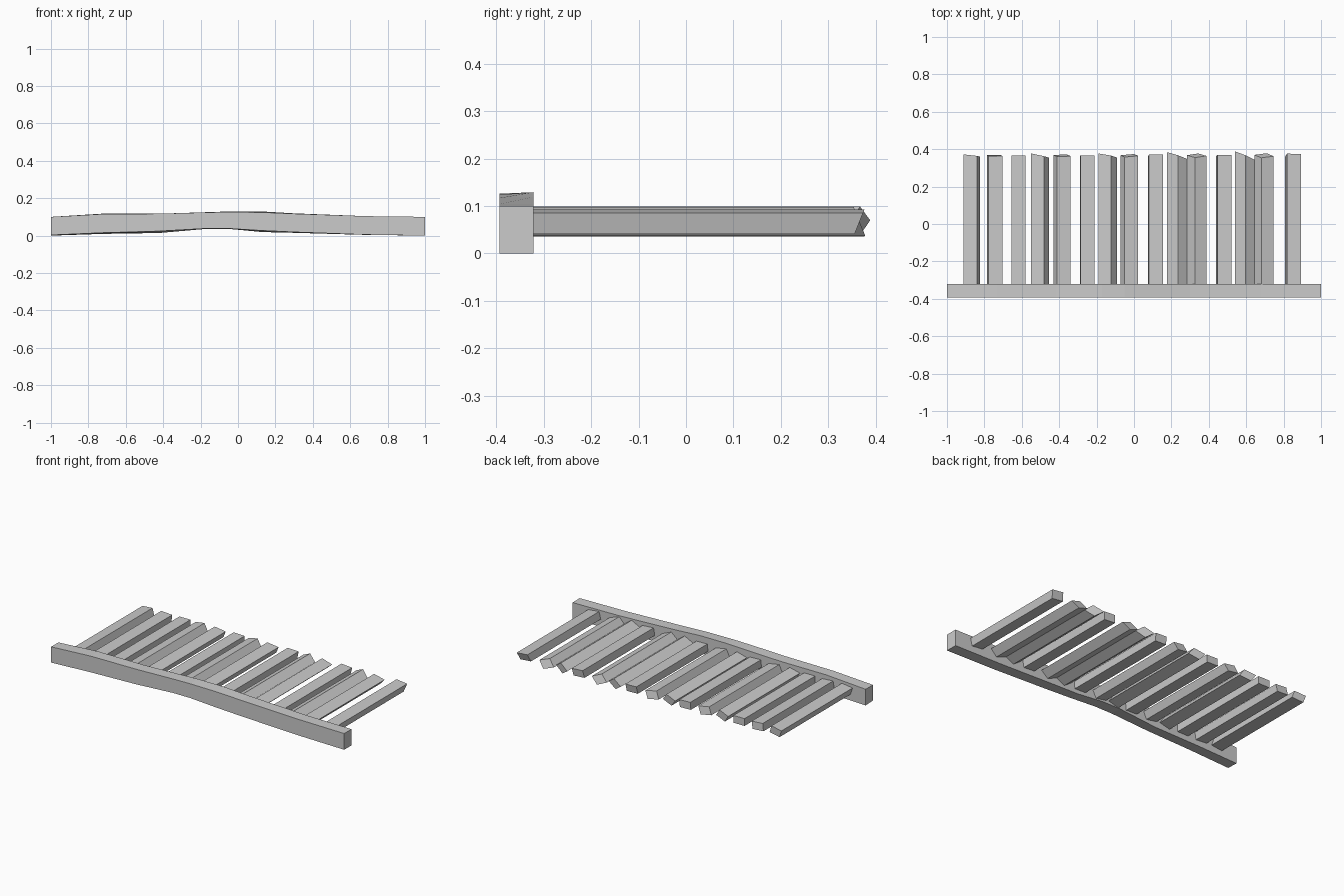
import bpy, math

if "Cube" in bpy.data.objects:
    bpy.data.objects.remove(bpy.data.objects["Cube"])


def make_mesh(name, rings):
    """Loft four-sided rings into a closed flat-shaded bar."""
    n = len(rings)
    verts = [v for ring in rings for v in ring]
    faces = [(0, 1, 2, 3), tuple(4 * n - 4 + k for k in (3, 2, 1, 0))]
    for i in range(n - 1):
        for k in range(4):
            a, b = 4 * i + k, 4 * i + (k + 1) % 4
            faces.append((a, a + 4, b + 4, b))
    me = bpy.data.meshes.new(name)
    me.from_pydata(verts, [], faces)
    me.update()
    ob = bpy.data.objects.new(name, me)
    bpy.context.collection.objects.link(ob)
    # Consistent outward normals
    import bmesh
    bm = bmesh.new()
    bm.from_mesh(me)
    bmesh.ops.recalc_face_normals(bm, faces=bm.faces)
    bm.to_mesh(me)
    bm.free()
    return ob


# Bowed beam: x, front bottom, back bottom, front top, back top
stations = [
    (-1.0, 0.003, 0.0, 0.10, 0.10), (-0.73, 0.015, 0.009, 0.115, 0.117),
    (-0.42, 0.024, 0.014, 0.117, 0.117), (-0.17, 0.038, 0.036, 0.124, 0.125),
    (-0.05, 0.038, 0.036, 0.126, 0.129), (0.13, 0.027, 0.019, 0.124, 0.129),
    (0.3, 0.019, 0.015, 0.117, 0.119), (0.68, 0.005, 0.004, 0.104, 0.104),
    (1.0, 0.0, 0.0, 0.10, 0.10),
]
YF, YB = -0.393, -0.322
make_mesh("beam", [[(x, YF, fb), (x, YB, bb), (x, YB, bt), (x, YF, ft)]
                   for x, fb, bb, ft, bt in stations])

# Slats: centre x, roll in degrees, end slant along x, end slant along z
slats = [
    (-0.867, 12, -0.12, 0.05), (-0.745, -6, 0, -0.08), (-0.618, 0, 0, 0),
    (-0.503, 22, -0.22, 0.05), (-0.385, -16, 0, -0.2), (-0.25, -3, 0, 0),
    (-0.14, 25, -0.2, 0.1), (-0.025, -17, 0.05, -0.25), (0.115, -3, 0, 0.2),
    (0.23, 40, -0.33, 0.1), (0.335, -35, 0, -0.35), (0.48, -6, 0, 0.15),
    (0.592, 40, -0.42, 0.1), (0.695, -30, 0, -0.4), (0.85, -9, 0, 0.4),
]
HALF, SQUASH, ZC, YEND = 0.0375, 0.6, 0.067, 0.366
for i, (cx, deg, sx, sz) in enumerate(slats):
    c, s = math.cos(math.radians(deg)), math.sin(math.radians(deg))
    section = [(c * u - s * v, SQUASH * (s * u + c * v))
               for u, v in ((-HALF, -HALF), (HALF, -HALF), (HALF, HALF), (-HALF, HALF))]
    front = [(cx + dx, YB - 0.003, ZC + dz) for dx, dz in section]
    back = [(cx + dx, YEND + sx * dx + sz * dz, ZC + dz) for dx, dz in section]
    make_mesh(f"slat_{i + 1:02d}", [front, back])
